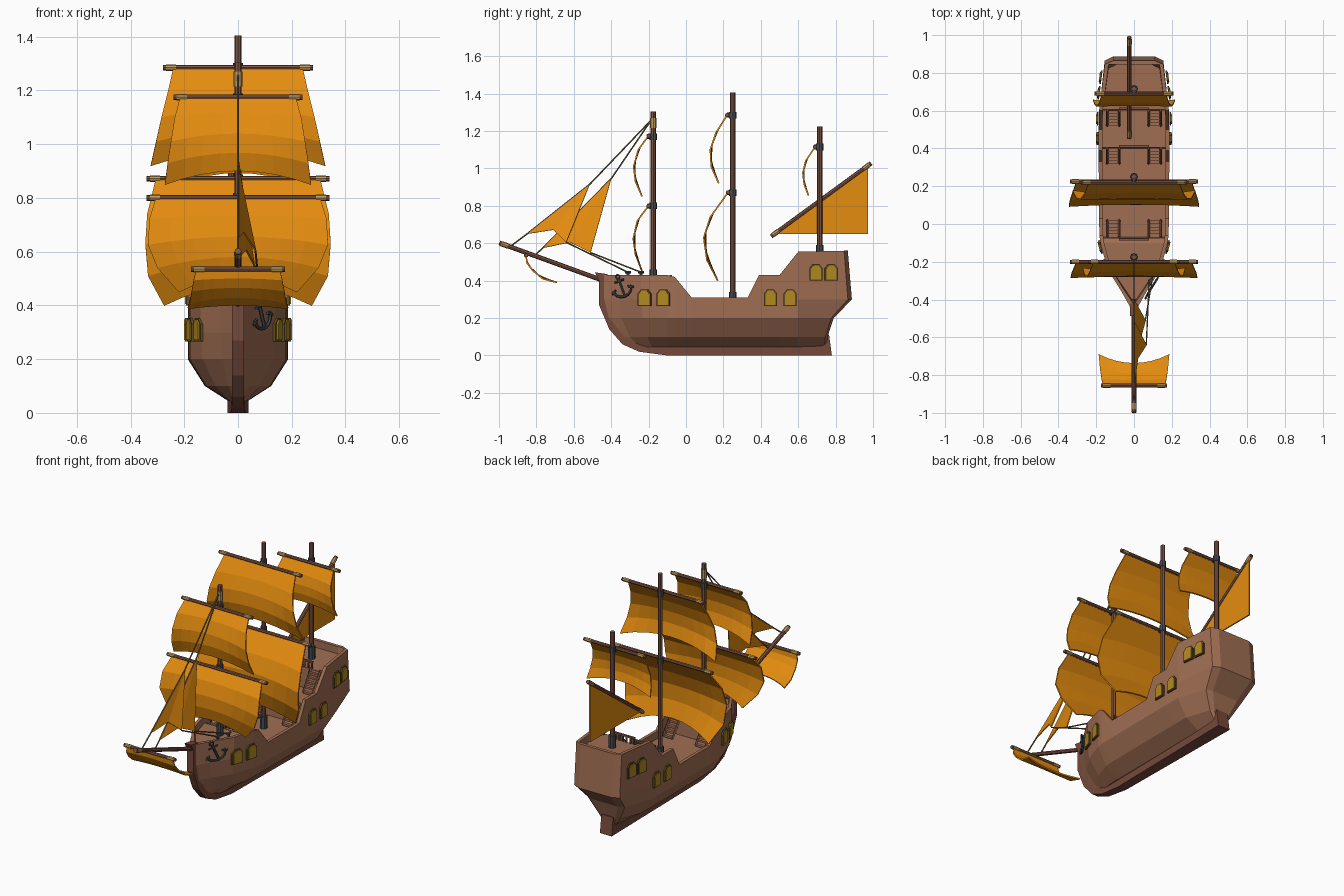
import bpy, bmesh, math
from mathutils import Vector, Matrix

cube = bpy.data.objects.get("Cube")
if cube:
    bpy.data.objects.remove(cube)


def material(name, *rgb):
    lin = [((c / 255 + 0.055) / 1.055) ** 2.4 for c in rgb] + [1]
    m = bpy.data.materials.new(name)
    m.use_nodes = True
    m.diffuse_color = lin
    m.node_tree.nodes["Principled BSDF"].inputs["Base Color"].default_value = lin
    return m


HULL = material("hull wood", 160, 110, 83)
KEEL = material("keel wood", 118, 73, 59)
SPAR = material("spar wood", 128, 84, 66)
SAIL = material("orange canvas", 228, 140, 15)
TAN = material("tan binding", 192, 155, 95)
ROPE = material("rope", 120, 103, 76)
METAL = material("dark iron", 70, 76, 82)
GLASS = material("window gold", 178, 138, 32)
FRAME = material("window frame", 98, 78, 32)


def finish(name, bm, mat, thickness=0):
    bmesh.ops.recalc_face_normals(bm, faces=bm.faces)
    me = bpy.data.meshes.new(name)
    bm.to_mesh(me)
    bm.free()
    me.materials.append(mat)
    ob = bpy.data.objects.new(name, me)
    bpy.context.collection.objects.link(ob)
    if thickness:
        mod = ob.modifiers.new("thickness", "SOLIDIFY")
        mod.thickness, mod.offset = thickness, 0
    return ob


def rods(name, segments, mat, sides=8):
    bm = bmesh.new()
    for a, b, r in segments:
        a, b = Vector(a), Vector(b)
        d = b - a
        mx = Matrix.Translation((a + b) / 2) @ d.to_track_quat("Z", "Y").to_matrix().to_4x4()
        bmesh.ops.create_cone(bm, cap_ends=True, segments=sides, radius1=r, radius2=r,
                              depth=d.length, matrix=mx)
    return finish(name, bm, mat)


def boxes(name, items, mat):
    bm = bmesh.new()
    for c, s in items:
        bmesh.ops.create_cube(bm, size=1, matrix=Matrix.Translation(c) @ Matrix.Diagonal((*s, 1)))
    return finish(name, bm, mat)


def plate(name, points, mat, thickness):
    bm = bmesh.new()
    bm.faces.new([bm.verts.new(p) for p in points])
    return finish(name, bm, mat, thickness)


def spar(name, a, b, r):
    # A pole with tan bindings near both ends
    a, b = Vector(a), Vector(b)
    d = (b - a).normalized()
    rods(name, [(a, b, r)], SPAR)
    rods(name + "_bindings", [(a + d * .012, a + d * .05, r * 1.15),
                              (b - d * .012, b - d * .05, r * 1.15)], TAN)


# Hull: stations of y, rim height, half width, deck edge y
stations = [(-.45, .43, .015, -.41), (-.36, .43, .065, -.35), (-.24, .43, .14, -.24),
            (-.1, .43, .178, -.1), (-.06, .42, .183, -.075), (.03, .31, .185, -.07),
            (.33, .31, .187, .4), (.39, .43, .187, .405), (.5, .43, .187, .6),
            (.6, .555, .185, .605), (.845, .56, .155, .825), (.865, .56, .11, .845)]
# Levels: height, bow y, stern y, width factor at bow, middle, stern
levels = [(.3, -.45, .887, 1, 1, 1), (.2, -.43, .79, .85, 1, .8),
          (.1, -.37, .757, .5, .66, .45), (.045, -.3, .75, .25, .2, .2)]
RIM, DEPTH = .02, .045


def half_width(y):
    for (y0, _, w0, _), (y1, _, w1, _) in zip(stations, stations[1:]):
        if y <= y1:
            return w0 + (w1 - w0) * (y - y0) / (y1 - y0)
    return stations[-1][2]


def section(y, top, w, deck_y):
    inner = max(w - RIM, .004)
    rim_y = min(max(y, -.42), .845)
    pts = [(inner, deck_y, top - DEPTH), (inner, rim_y, top), (w, y, top)]
    for z, bow, stern, fb, fm, fs in levels:
        t, end, f = 0, y, fm
        if y < -.1:
            t, end, f = (y + .1) / (-.35), bow, fb
        elif y > .6:
            t, end, f = (y - .6) / .265, stern, fs
        base = -.1 if y < -.1 else .6
        ly = base + (end - base) * t if t else y
        pts.append((w * (fm + (f - fm) * t), ly, min(z, top - .005)))
    return pts


bm = bmesh.new()
rings = []
for s in stations:
    pts = section(*s)
    rings.append([bm.verts.new(p) for p in pts]
                 + [bm.verts.new((-x, y, z)) for x, y, z in reversed(pts)])
n = len(rings[0])
for a, b in zip(rings, rings[1:]):
    for j in range(n):
        k = (j + 1) % n
        bm.faces.new((a[j], a[k], b[k], b[j]))
for ring in (rings[0], rings[-1]):
    for j in range(n // 2 - 1):
        bm.faces.new((ring[j], ring[j + 1], ring[n - 2 - j], ring[n - 1 - j]))
finish("hull", bm, HULL)

# Keel and stem, wider towards the stern
keel_profile = [(-.487, .445), (-.465, .4), (-.465, .27), (-.41, .14), (-.34, .06), (-.25, .02),
                (-.1, 0), (.78, 0), (.765, .11), (.73, .11), (.7, .06), (-.1, .06),
                (-.28, .09), (-.36, .16), (-.42, .28), (-.42, .435)]
bm = bmesh.new()
sides = []
for sx in (-1, 1):
    sides.append([bm.verts.new((sx * (.022 + .018 * min(max((y + .3) / .6, 0), 1)), y, z))
                  for y, z in keel_profile])
    bm.faces.new(sides[-1])
for j in range(len(keel_profile)):
    k = (j + 1) % len(keel_profile)
    bm.faces.new((sides[0][j], sides[0][k], sides[1][k], sides[1][j]))
finish("keel", bm, KEEL)

# Arched windows on both sides
for i, (y, z) in enumerate([(-.222, .265), (-.122, .265), (.452, .265), (.557, .265),
                            (.695, .4), (.777, .4)]):
    for side in (-1, 1):
        for part, mat, w, h, out in (("frame", FRAME, .035, .088, .004),
                                     ("pane", GLASS, .027, .076, .008)):
            low = z + (.088 - h) / 2
            shape = [(-w, low), (w, low), (w, low + h * .75), (w * .5, low + h),
                     (-w * .5, low + h), (-w, low + h * .75)]
            lift = out + (.008 if z > .3 else .002)
            pts = [(side * (half_width(y + u) + lift), y + u, v) for u, v in shape]
            plate(f"window_{part}_{i}_{'left' if side > 0 else 'right'}", pts, mat, .009)

# Stairs with stringers, and railings at each deck break
for name, y0, y1, z0, z1 in (("fore", .02, -.07, .265, .385), ("quarter", .32, .4, .265, .385),
                             ("poop", .52, .6, .385, .51)):
    steps, strings = [], []
    for sx in (-.11, .11):
        for i in range(5):
            t = (i + .5) / 5
            h = (z1 - z0) * (i + 1) / 5
            steps.append(((sx, y0 + (y1 - y0) * t, z0 + h - .008), (.06, .02, .012)))
        for dx in (-.032, .032):
            strings.append(((sx + dx, y0, z0 + .015), (sx + dx, y1, z1 + .015), .007))
    boxes(name + "_stairs", steps, HULL)
    rods(name + "_stair_stringers", strings, SPAR, 4)
    ry = y1 + math.copysign(.012, y1 - y0)
    rails = [((0, ry, z1 + .04), (.16, .012, .01))]
    rails += [((-.075 + .025 * i, ry, z1 + .02), (.008, .008, .04)) for i in range(7)]
    boxes(name + "_railing", rails, SPAR)

# Masts with iron collars
for name, y, base, top, joints in (("fore", -.175, .385, 1.305, (.8, 1.17)),
                                   ("main", .25, .265, 1.405, (.87, 1.285)),
                                   ("mizzen", .715, .515, 1.225, (1.115,))):
    rods(name + "_mast", [((0, y, base), (0, y, top), .0135)], SPAR)
    bands = [((0, y, base), (0, y, base + .075), .021)]
    for z in joints:
        bands += [((0, y, z - .018), (0, y, z + .018), .019),
                  ((0, y, z), (0, y - .03, z), .013)]
    rods(name + "_mast_collars", bands, METAL)
rods("fore_mast_binding", [((0, -.175, 1.215), (0, -.175, 1.27), .017)], TAN)
spar("bowsprit", (0, -.998, .602), (0, -.4, .385), .0125)


# Square sails: profile of (y, z, half width) from yard to foot, foot arched upwards
def square_sail(name, yard_half, profile, arch=.16):
    y, z, _ = profile[0]
    spar(name + "_yard", (-yard_half, y, z), (yard_half, y, z), .0105)
    bm = bmesh.new()
    cols, last = 8, len(profile) - 1
    grid = []
    for j in range(last + 1):
        row = []
        for c in range(cols + 1):
            u = 2 * c / cols - 1
            t = j * (1 - arch * (1 - u * u))
            i = min(int(t), last - 1)
            p = Vector(profile[i]).lerp(Vector(profile[i + 1]), t - i)
            row.append(bm.verts.new((u * profile[j][2], p.x, p.y)))
        grid.append(row)
    for a, b in zip(grid, grid[1:]):
        for c in range(cols):
            bm.faces.new((a[c], a[c + 1], b[c + 1], b[c]))
    finish(name + "_sail", bm, SAIL, .008)


square_sail("fore_upper", .24, [(-.2, 1.175, .215), (-.255, 1.1, .235), (-.28, 1.01, .25),
                                (-.27, .93, .262), (-.235, .85, .272)])
square_sail("fore_lower", .34, [(-.2, .8, .305), (-.26, .72, .33), (-.282, .625, .335),
                                (-.27, .54, .3), (-.235, .45, .22)])
square_sail("main_upper", .28, [(.22, 1.285, .24), (.16, 1.19, .262), (.13, 1.1, .285),
                                (.135, 1.01, .305), (.175, .92, .325)])
square_sail("main_lower", .34, [(.225, .872, .305), (.13, .74, .338), (.095, .63, .345),
                                (.112, .51, .335), (.17, .4, .275)])
square_sail("mizzen_upper", .21, [(.69, 1.115, .17), (.64, 1.04, .185), (.625, .975, .197),
                                  (.632, .915, .207), (.655, .855, .217)])
square_sail("bow", .175, [(-.855, .535, .155), (-.85, .495, .165), (-.82, .455, .172),
                          (-.765, .41, .18), (-.69, .39, .187)])

# Lateen sail on the mizzen mast
spar("lateen_yard", (-.025, .455, .637), (-.025, .99, 1.028), .0115)
plate("lateen_sail", [(-.025, .475, .65), (-.025, .972, .65), (-.025, .972, 1.01)], SAIL, .008)

# Triangular headsails and their ropes
head = (0, -.185, 1.26)
for name, peak, tack, mid, clew, foot, cleat in (
        ("outer_jib", (0, -.515, .915), (0, -.85, .65), (.02, -.71, .672), (.065, -.64, .605),
         (0, -.94, .582), (.08, -.31, .43)),
        ("inner_jib", (0, -.4, .945), (0, -.765, .575), (.03, -.62, .605), (.06, -.51, .55),
         (0, -.81, .535), (.105, -.24, .43))):
    bm = bmesh.new()
    p, a, m, c = [bm.verts.new(v) for v in (peak, tack, mid, clew)]
    bm.faces.new((p, a, m))
    bm.faces.new((p, m, c))
    finish(name + "_sail", bm, SAIL, .006)
    x, y, z = cleat
    rods(name + "_ropes", [(head, peak, .004), (peak, tack, .004), (tack, foot, .004),
                           (clew, (x, y, z + .015), .004)], ROPE, 6)
    rods(name + "_cleat", [((x, y, z - .045), (x, y, z + .012), .008),
                           ((x, y - .016, z + .016), (x, y + .016, z + .016), .007)], METAL, 6)


# Anchor hung on the left bow, tilted in the plane of the planking
def on_bow(u, v):
    tilt = .35
    y = -.345 + u * math.cos(tilt) - v * math.sin(tilt)
    return (half_width(y) + .014, y, .365 + v * math.cos(tilt) + u * math.sin(tilt))


def chain(points, r):
    return [(on_bow(*a), on_bow(*b), r) for a, b in zip(points, points[1:])]


arc = [(.048 * math.sin(a), -.012 - .04 * math.cos(a)) for a in
       [math.radians(d) for d in range(-100, 101, 25)]]
ring = [(.011 * math.cos(i * math.pi / 4), .06 + .011 * math.sin(i * math.pi / 4)) for i in range(9)]
rods("anchor", chain([(0, .05), (0, -.052)], .007) + chain([(-.025, .035), (.025, .035)], .006)
     + chain(arc, .007) + chain(ring, .004)
     + chain([(-.06, -.02), (-.034, -.006)], .006) + chain([(.06, -.02), (.034, -.006)], .006),
     METAL, 6)
